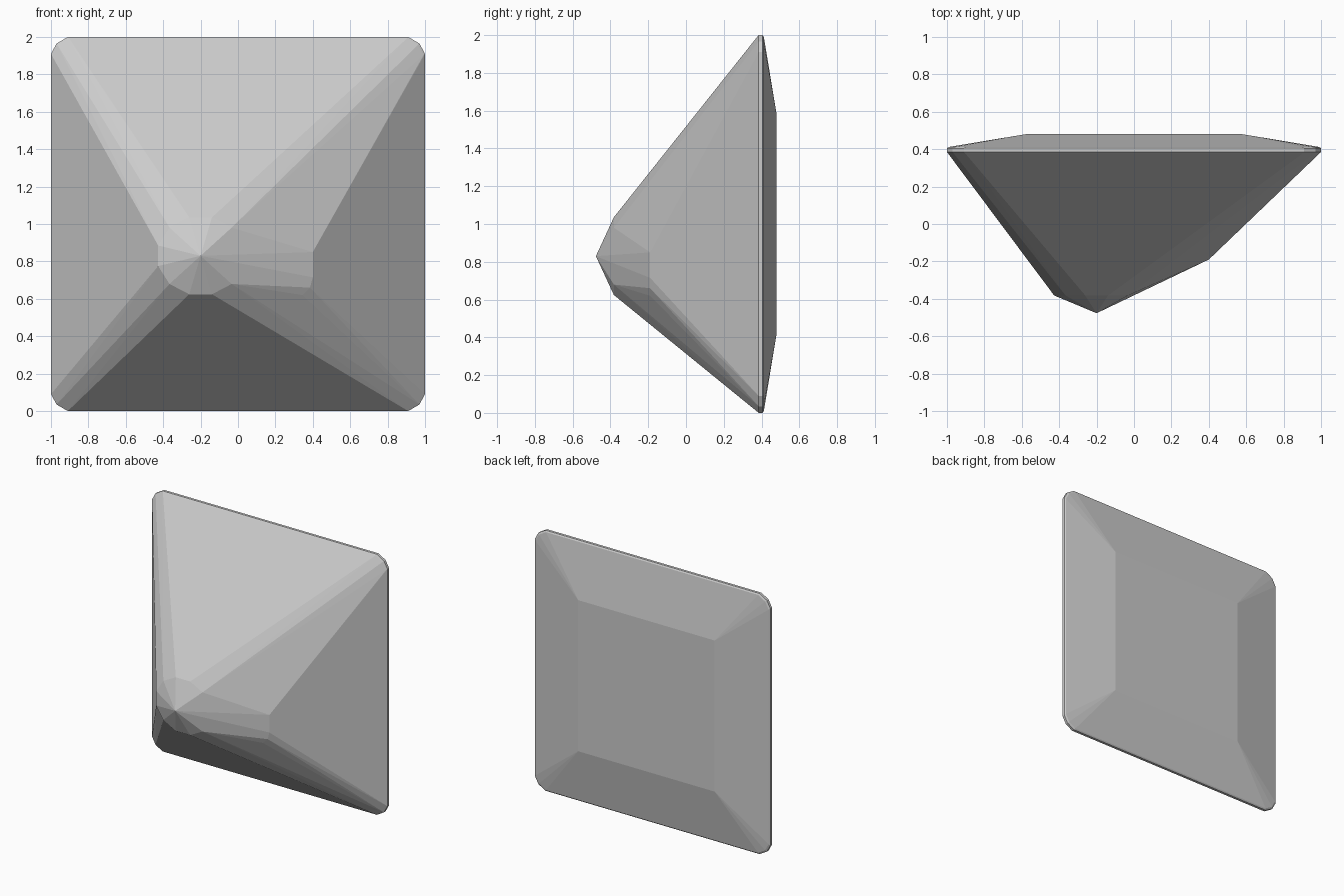
import bpy, bmesh
from math import cos, sin, radians

if "Cube" in bpy.data.objects:
    bpy.data.objects.remove(bpy.data.objects["Cube"])

points = []

# Thin rim: square outline with clipped round corners, slightly bevelled
corner = [(1.0, 0.91), (0.97, 0.965), (0.91, 1.0)]
for y, s in ((0.378, 0.992), (0.385, 1.0), (0.405, 1.0), (0.412, 0.99)):
    for a, b in corner:
        for sx in (-1, 1):
            for sz in (-1, 1):
                points.append((sx * a * s, y, 1 + sz * b * s))

# Flat back panel
for sx in (-1, 1):
    for sz in (-1, 1):
        points.append((sx * 0.58, 0.48, 1 + sz * 0.58))

# Off-centre peak with its twelve-sided cone
points.append((-0.2, -0.477, 0.83))
for i in range(12):
    a = radians(15 + 30 * i)
    if cos(a) < 0.9:
        points.append((-0.2 + 0.235 * cos(a), -0.382, 0.83 + 0.213 * sin(a)))

# Lower shoulder on the right
for x, z in ((0.4, 0.85), (0.4, 0.715), (0.385, 0.66), (0.345, 0.62), (0.29, 0.612)):
    points.append((x, -0.19, z))

# Wrap everything in one convex shell
bm = bmesh.new()
for p in points:
    bm.verts.new(p)
hull = bmesh.ops.convex_hull(bm, input=bm.verts)
loose = {v for v in hull["geom_interior"] + hull["geom_unused"]
         if isinstance(v, bmesh.types.BMVert)}
bmesh.ops.delete(bm, geom=list(loose), context='VERTS')
bmesh.ops.dissolve_limit(bm, angle_limit=radians(0.5), verts=bm.verts, edges=bm.edges)
bmesh.ops.recalc_face_normals(bm, faces=bm.faces)

mesh = bpy.data.meshes.new("faceted_shell")
bm.to_mesh(mesh)
bm.free()
bpy.context.collection.objects.link(bpy.data.objects.new("faceted_shell", mesh))
